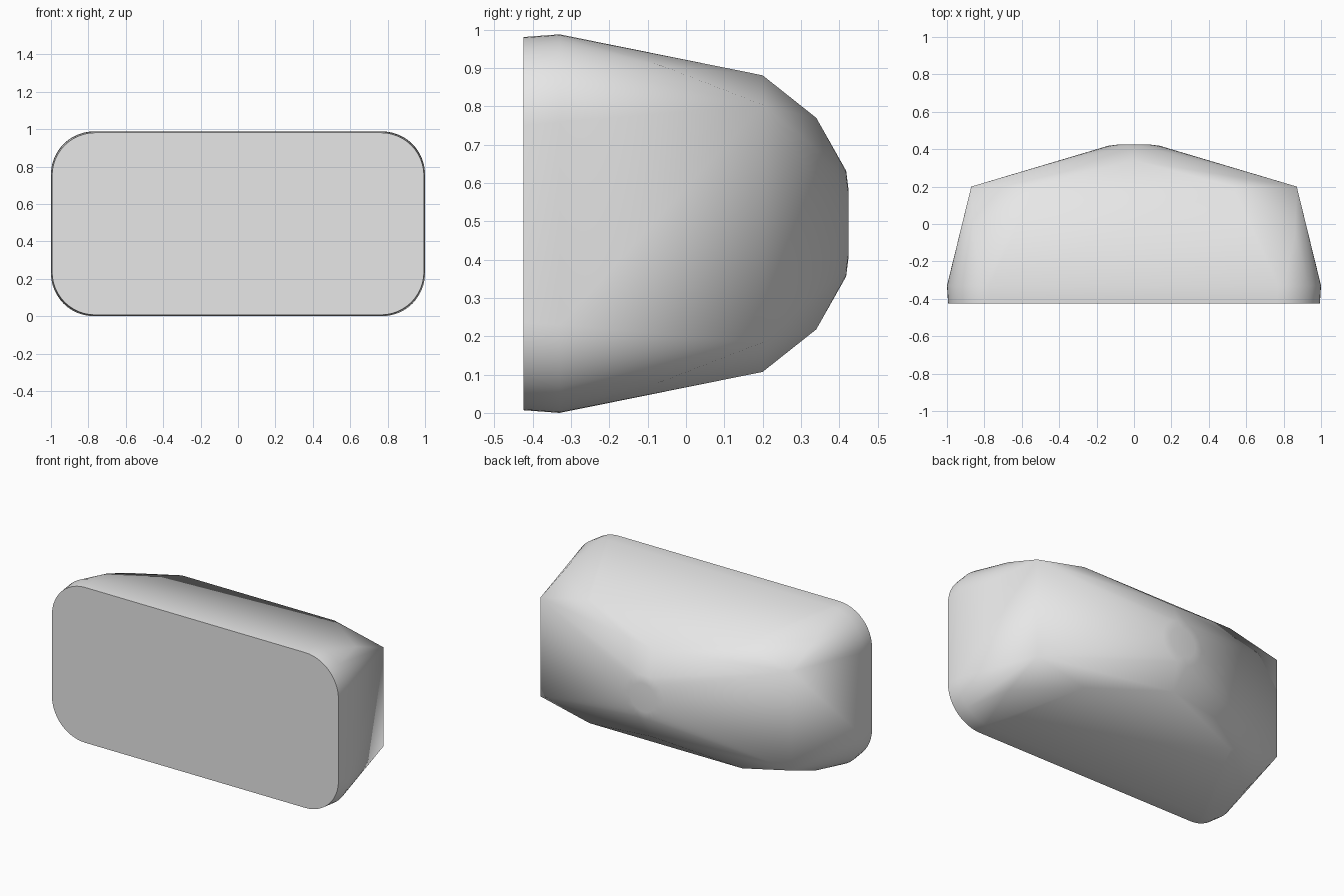
import bpy
import bmesh
import math

cube = bpy.data.objects.get("Cube")
if cube:
    bpy.data.objects.remove(cube, do_unlink=True)

MID = 0.494  # height of the centre line

grey = bpy.data.materials.new("light_grey")
grey.use_nodes = True
colour = (0.8, 0.8, 0.8, 1)
grey.diffuse_color = colour
grey.node_tree.nodes["Principled BSDF"].inputs["Base Color"].default_value = colour


def rounded_rim(y, half_x, half_z, radius, steps=12):
    """Quarter arcs mirrored into a rounded rectangle."""
    points = []
    for i in range(steps + 1):
        a = math.pi / 2 * i / steps
        x = half_x - radius + radius * math.cos(a)
        z = half_z - radius + radius * math.sin(a)
        points += mirrored(x, y, z)
    return points


def mirrored(x, y, z):
    """Copies of a point to both sides and above and below the centre line."""
    return [(sx * x, y, MID + sz * z) for sx in (-1, 1) for sz in (-1, 1)]


# Front panel outline and the slightly wider rim behind it
points = rounded_rim(-0.424, 0.994, 0.487, 0.23)
points += rounded_rim(-0.33, 1.0, 0.494, 0.23)

# Shoulders and rear corners
for corner in ((0.86, -0.06, 0.411), (0.87, 0.2, 0.31),
               (0.53, 0.2, 0.387), (0, 0.34, 0.276)):
    points += mirrored(*corner)

# Small rounded boss at the back
for y, radius in ((0.418, 0.138), (0.424, 0.09)):
    for i in range(24):
        a = math.tau * i / 24
        points.append((radius * math.cos(a), y, MID + radius * math.sin(a)))

# Wrap the sections in one faceted shell
bm = bmesh.new()
for p in points:
    bm.verts.new(p)
bmesh.ops.remove_doubles(bm, verts=bm.verts[:], dist=0.0005)
bmesh.ops.convex_hull(bm, input=bm.verts[:])
loose = [v for v in bm.verts if not v.link_faces]
bmesh.ops.delete(bm, geom=loose, context="VERTS")
bmesh.ops.dissolve_limit(bm, angle_limit=math.radians(0.5),
                         verts=bm.verts[:], edges=bm.edges[:])
bmesh.ops.recalc_face_normals(bm, faces=bm.faces[:])

mesh = bpy.data.meshes.new("housing_shell")
bm.to_mesh(mesh)
bm.free()
mesh.materials.append(grey)
shell = bpy.data.objects.new("housing_shell", mesh)
bpy.context.collection.objects.link(shell)

# Soft shading with crisp front and rear side edges
bpy.ops.object.select_all(action="DESELECT")
shell.select_set(True)
bpy.context.view_layer.objects.active = shell
bpy.ops.object.shade_smooth_by_angle(angle=math.radians(45))
